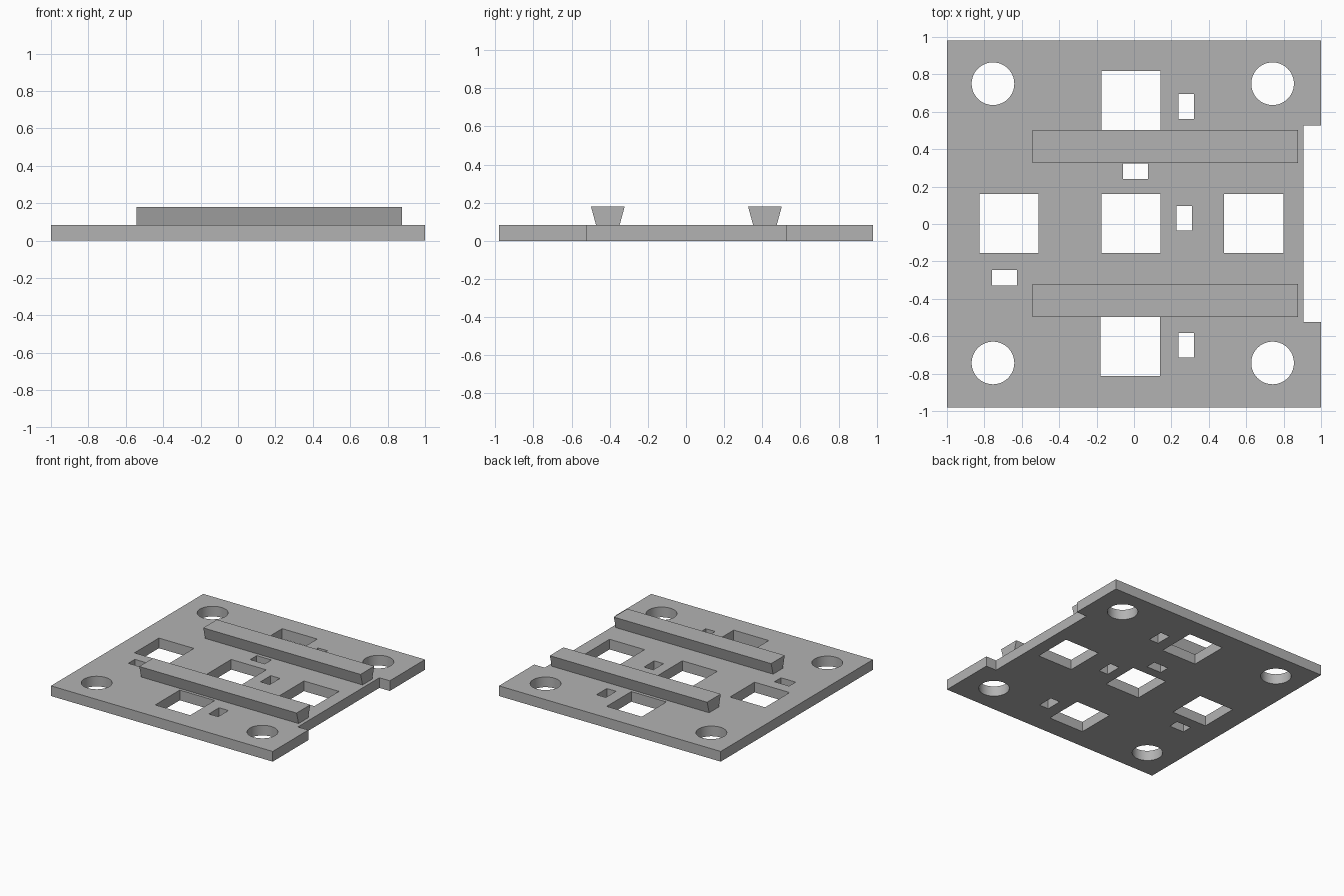
import bpy
import bmesh
from math import radians
from mathutils import Matrix, Vector

cube = bpy.data.objects.get("Cube")
if cube:
    bpy.data.objects.remove(cube, do_unlink=True)

THICK = 0.083
RAIL_TOP = 0.179

grey = bpy.data.materials.new("plain grey")
grey.use_nodes = True
colour = (0.45, 0.45, 0.45, 1)
grey.diffuse_color = colour
grey.node_tree.nodes["Principled BSDF"].inputs["Base Color"].default_value = colour


def add_box(bm, x0, x1, y0, y1, z0, z1):
    centre = Vector((x0 + x1, y0 + y1, z0 + z1)) / 2
    size = Matrix.Diagonal((x1 - x0, y1 - y0, z1 - z0, 1))
    return bmesh.ops.create_cube(bm, size=1, matrix=Matrix.Translation(centre) @ size)["verts"]


def finish(bm, name):
    mesh = bpy.data.meshes.new(name)
    bm.to_mesh(mesh)
    bm.free()
    mesh.materials.append(grey)
    obj = bpy.data.objects.new(name, mesh)
    bpy.context.collection.objects.link(obj)
    return obj


# Base plate
bm = bmesh.new()
add_box(bm, -1, 1, -0.981, 0.981, 0, THICK)
plate = finish(bm, "base_plate")

# Cutters: edge notch, square windows, small slots, corner holes
bm = bmesh.new()
low, high = -0.1, THICK + 0.1
add_box(bm, 0.906, 1.1, -0.523, 0.527, low, high)

window = 0.158
for x, y in ((-0.016, 0.003), (-0.668, 0.003), (0.64, 0.003), (-0.016, 0.66), (-0.02, -0.654)):
    add_box(bm, x - window, x + window, y - window, y + window, low, high)

long, short = 0.066, 0.042
for x, y, upright in ((0.279, 0.628, True), (0.269, 0.031, True), (0.279, -0.648, True),
                      (-0.692, -0.288, False), (0.008, 0.282, False)):
    w, d = (short, long) if upright else (long, short)
    add_box(bm, x - w, x + w, y - d, y + d, low, high)

for x in (-0.754, 0.741):
    for y in (-0.743, 0.75):
        bmesh.ops.create_cone(bm, cap_ends=True, segments=64, radius1=0.114, radius2=0.114,
                              depth=high - low,
                              matrix=Matrix.Translation((x, y, THICK / 2)))
cutter = finish(bm, "hole_cutter")
cutter.hide_render = True

# Cut the plate, then drop the cutter
cut = plate.modifiers.new("holes", "BOOLEAN")
cut.operation = "DIFFERENCE"
cut.solver = "EXACT"
cut.object = cutter
bpy.context.view_layer.objects.active = plate
plate.select_set(True)
bpy.ops.object.modifier_apply(modifier=cut.name)
bpy.data.objects.remove(cutter, do_unlink=True)
bpy.ops.object.shade_smooth_by_angle(angle=radians(30))

# Dovetail rails, wider at the top
for name, y in (("front_rail", -0.41), ("back_rail", 0.414)):
    bm = bmesh.new()
    for v in add_box(bm, -0.542, 0.877, -0.062, 0.062, THICK, RAIL_TOP):
        if v.co.z > THICK + 0.01:
            v.co.y *= 0.088 / 0.062
        v.co.y += y
    finish(bm, name)
